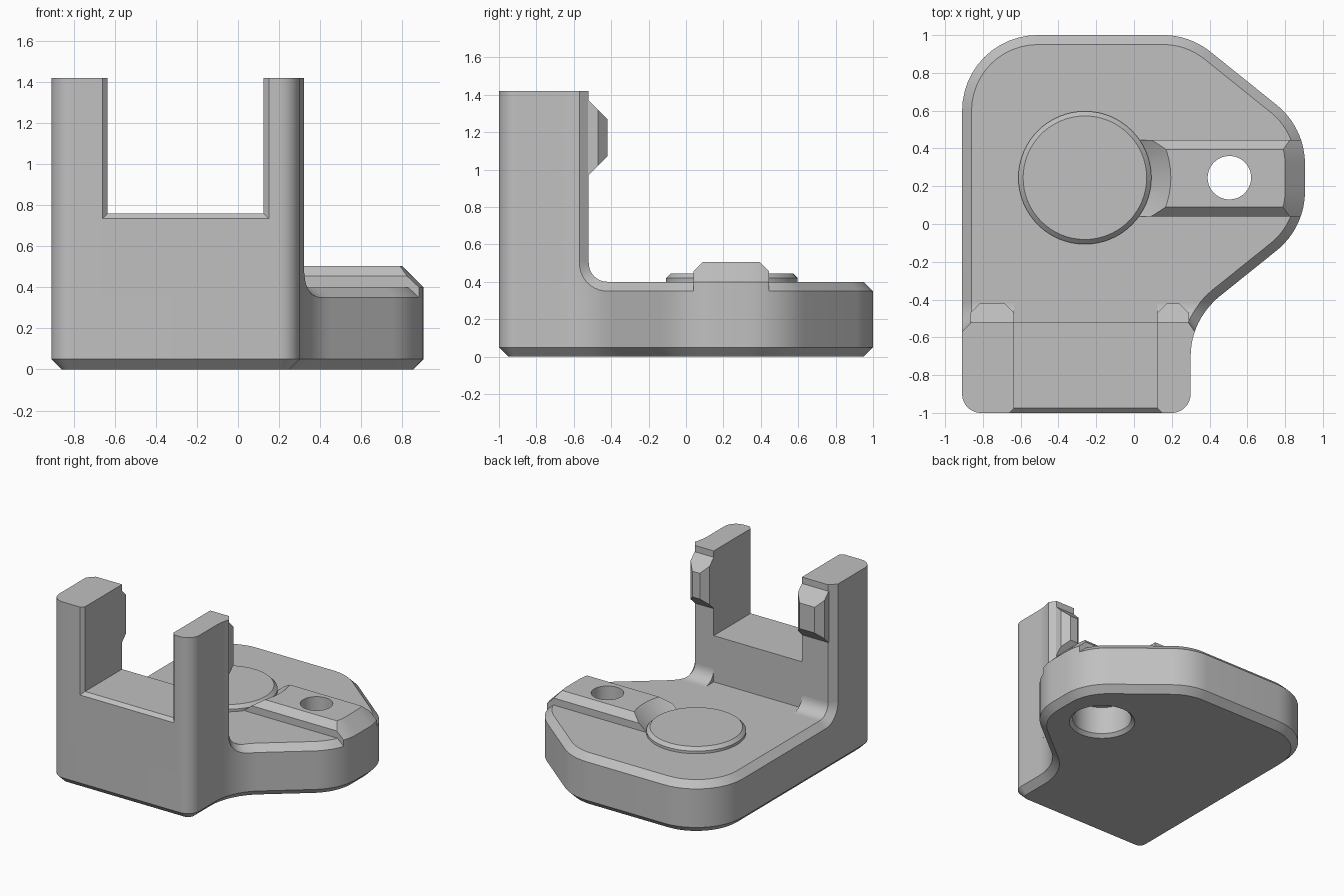
import bpy, bmesh, math
from mathutils import Vector

default = bpy.data.objects.get("Cube")
if default:
    bpy.data.objects.remove(default, do_unlink=True)

GREY = (0.53, 0.53, 0.53, 1)
grey = bpy.data.materials.new("plain grey")
grey.use_nodes = True
grey.diffuse_color = GREY
shader = next(n for n in grey.node_tree.nodes if n.type == 'BSDF_PRINCIPLED')
shader.inputs["Base Color"].default_value = GREY


def loft(name, rings):
    """Skin a stack of equal rings and cap both ends."""
    bm = bmesh.new()
    rows = [[bm.verts.new(p) for p in ring] for ring in rings]
    count = len(rows[0])
    for a, b in zip(rows, rows[1:]):
        for i in range(count):
            j = (i + 1) % count
            bm.faces.new((a[i], a[j], b[j], b[i]))
    bm.faces.new(rows[0][::-1])
    bm.faces.new(rows[-1])
    bmesh.ops.recalc_face_normals(bm, faces=bm.faces)
    mesh = bpy.data.meshes.new(name)
    bm.to_mesh(mesh)
    bm.free()
    mesh.materials.append(grey)
    obj = bpy.data.objects.new(name, mesh)
    bpy.context.collection.objects.link(obj)
    return obj


def at(plan, z):
    return [(x, y, z) for x, y in plan]


def lathe(name, centre, profile, n=64):
    turns = [2 * math.pi * i / n for i in range(n)]
    return loft(name, [[(centre[0] + r * math.cos(t), centre[1] + r * math.sin(t), z)
                        for t in turns] for r, z in profile])


def rounded(corners, inset=0, n=12):
    """Counter-clockwise plan with filleted corners, optionally inset."""
    plan = []
    for i, (x, y, r) in enumerate(corners):
        p = Vector((x, y))
        if r == 0:
            plan.append((x, y))
            continue
        u = (Vector(corners[i - 1][:2]) - p).normalized()
        v = (Vector(corners[(i + 1) % len(corners)][:2]) - p).normalized()
        half = math.acos(max(-1, min(1, u.dot(v)))) / 2
        side = 1 if u.x * v.y - u.y * v.x < 0 else -1
        c = p + (u + v).normalized() * (r / math.sin(half))
        start = p + u * (r / math.tan(half)) - c
        angle = math.atan2(start.y, start.x)
        for k in range(n + 1):
            t = angle + side * (math.pi - 2 * half) * k / n
            plan.append((c.x + (r - side * inset) * math.cos(t),
                         c.y + (r - side * inset) * math.sin(t)))
    return plan


def boolean(obj, cutter, operation):
    """Apply a boolean and discard the cutter."""
    cutter.hide_render = True
    mod = obj.modifiers.new("cut", 'BOOLEAN')
    mod.operation, mod.object, mod.solver = operation, cutter, 'EXACT'
    graph = bpy.context.evaluated_depsgraph_get()
    mesh = bpy.data.meshes.new_from_object(obj.evaluated_get(graph))
    obj.modifiers.clear()
    obj.data = mesh
    bpy.data.objects.remove(cutter, do_unlink=True)


BEVEL, FLOOR, WALL_TOP, WALL_BACK = 0.05, 0.40, 1.42, -0.52
SLOT_L, SLOT_R, SLOT_Z, LIP = -0.635, 0.125, 0.76, 0.025
LOW = 0.34
HOLE = (0.505, 0.245)
DISC = (-0.26, 0.245)
parts = []

# Base plate with chamfered rims
outline = [(-0.91, -1, 0.1), (0.3, -1, 0.1), (0.3, -0.506, 0.4), (0.905, -0.02, 0.4),
           (0.905, 0.51, 0.4), (0.295, 1, 0.4), (-0.91, 1, 0.4)]
full, inner = rounded(outline), rounded(outline, BEVEL)
plate = loft("base_plate", [at(inner, 0), at(full, BEVEL),
                            at(full, FLOOR - BEVEL), at(inner, FLOOR)])
parts.append(plate)

# Raised disc
parts.append(lathe("raised_disc", DISC,
                   [(0.352, FLOOR - 0.02), (0.352, 0.42), (0.327, 0.445)]))

# Raised rib, trimmed to the plate edge and around the disc
rib_profile = [(0.04, LOW), (0.445, LOW), (0.445, 0.455),
               (0.395, 0.505), (0.09, 0.505), (0.04, 0.455)]
rib = loft("raised_rib", [[(x, y, z) for y, z in rib_profile] for x in (0, 1)])
tip = [(-0.2, -0.908, 0.2), (0.905, -0.02, 0.4), (0.905, 0.51, 0.4), (-0.2, 1.398, 0.2)]
boolean(rib, loft("rib_trim", [at(rounded(tip), 0.2), at(rounded(tip), FLOOR),
                               at(rounded(tip, 0.15), FLOOR + 0.15)]), 'INTERSECT')
boolean(rib, lathe("disc_clearance", DISC, [(0.25, 0.3), (0.55, 0.6)]), 'DIFFERENCE')
parts.append(rib)

# Bolt hole with counterbore underneath
for part in (plate, rib):
    boolean(part, lathe("bolt_hole_cutter", HOLE,
                        [(0.26, -0.025), (0.21, 0.025), (0.21, 0.24),
                         (0.115, 0.24), (0.115, 0.7)]), 'DIFFERENCE')


def right_edge(y, radius=0.4):
    """Concave right flank of the plan."""
    return 0.7 - math.sqrt(radius ** 2 - (y + 0.7) ** 2)


# Low wall between the uprights
low_profile = [(-1, LOW), (WALL_BACK, LOW), (WALL_BACK, SLOT_Z),
               (LIP - 1, SLOT_Z), (-1, SLOT_Z - LIP)]
parts.append(loft("low_wall", [[(x, y, z) for y, z in low_profile]
                               for x in (SLOT_L - LIP, SLOT_R + LIP)]))

# Uprights
shoulder = WALL_BACK - BEVEL
left_plan = rounded([(-0.91, -1, 0.1), (SLOT_L - LIP, -1, 0), (SLOT_L, LIP - 1, 0),
                     (SLOT_L, WALL_BACK, 0), (BEVEL - 0.91, WALL_BACK, 0),
                     (-0.91, shoulder, 0)])
flank = [(right_edge(y), y, 0) for y in (-0.7, -0.67, -0.64, -0.605, shoulder)]
right_plan = rounded([(SLOT_R, LIP - 1, 0), (SLOT_R + LIP, -1, 0), (0.3, -1, 0.1)] + flank +
                     [(right_edge(WALL_BACK, 0.45), WALL_BACK, 0), (SLOT_R, WALL_BACK, 0)])
for name, plan in (("upright_right", left_plan), ("upright_left", right_plan)):
    parts.append(loft(name, [at(plan, LOW), at(plan, WALL_TOP)]))


# Fillets where the uprights meet the plate, with chamfered outer edges
def fillet(name, slot_x, outer_x, inner_x, steps=10):
    rings = []
    for k in range(steps + 1):
        t = math.pi / 2 * k / steps
        (yi, zi), (yo, zo) = [(-0.42 - r * math.cos(t), 0.5 - r * math.sin(t))
                              for r in (0.1, 0.1 + BEVEL)]
        rings.append([(outer_x(yo), yo, LOW), (outer_x(yo), yo, zo), (inner_x(yi), yi, zi),
                      (slot_x, yi, zi), (slot_x, yi, LOW)])
    return loft(name, rings)


parts.append(fillet("fillet_right", SLOT_L, lambda y: -0.91, lambda y: BEVEL - 0.91))
parts.append(fillet("fillet_left", SLOT_R, right_edge, lambda y: right_edge(y, 0.45)))

# Chamfered catches on the back of the uprights
for name, x0, x1 in (("catch_right", -0.865, SLOT_L), ("catch_left", SLOT_R, 0.29)):
    rings = []
    for y, side, slope in ((WALL_BACK - 0.01, 0, 0), (WALL_BACK, 0, 0),
                           (-0.47, 0, 0.05), (-0.42, 0.05, 0.1)):
        a, b, lo, hi = x0 + side, x1 - side, 0.97 + slope, 1.37 - slope
        rings.append([(a, y, lo), (b, y, lo), (b, y, hi), (a, y, hi)])
    parts.append(loft(name, rings))

# Smooth curved faces, keep hard edges
for part in parts:
    part.data.polygons.foreach_set("use_smooth", [True] * len(part.data.polygons))
    part.data.set_sharp_from_angle(angle=math.radians(25))
